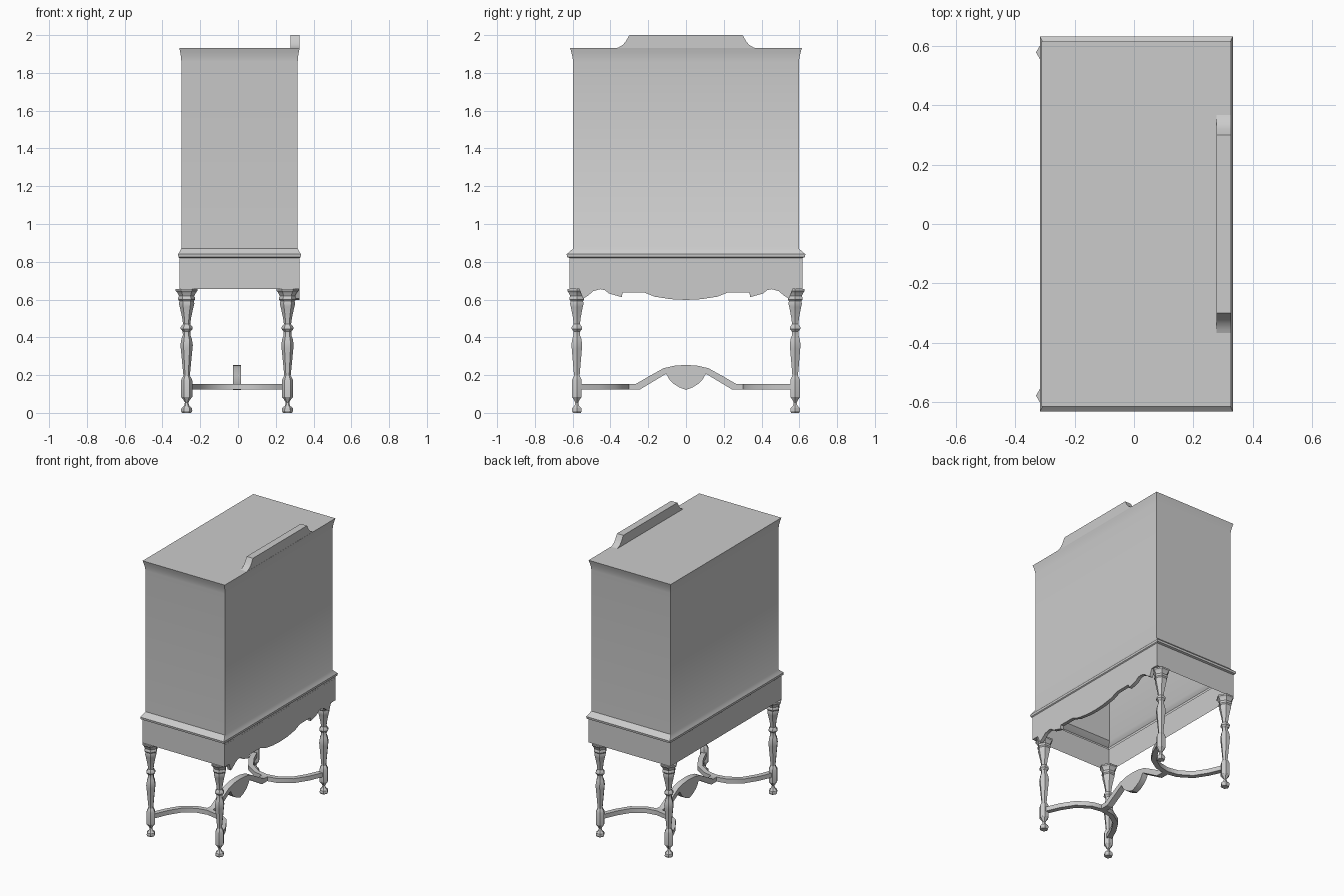
import bpy, bmesh, math
from mathutils import Vector

cube = bpy.data.objects.get("Cube")
if cube:
    bpy.data.objects.remove(cube, do_unlink=True)

grey = bpy.data.materials.new("plain_grey")
grey.use_nodes = True
COLOUR = (0.6, 0.6, 0.6, 1)
grey.diffuse_color = COLOUR
grey.node_tree.nodes["Principled BSDF"].inputs["Base Color"].default_value = COLOUR


def finish(bm, name):
    mesh = bpy.data.meshes.new(name)
    bm.to_mesh(mesh)
    bm.free()
    obj = bpy.data.objects.new(name, mesh)
    bpy.context.collection.objects.link(obj)
    mesh.materials.append(grey)
    bpy.ops.object.select_all(action="DESELECT")
    obj.select_set(True)
    bpy.context.view_layer.objects.active = obj
    bpy.ops.object.shade_smooth_by_angle(angle=math.radians(30))
    return obj


def loft(name, rings, close_bottom=True):
    """Skin counter-clockwise rings from bottom to top."""
    bm = bmesh.new()
    loops = [[bm.verts.new(p) for p in ring] for ring in rings]
    for low, high in zip(loops, loops[1:]):
        n = len(low)
        for i in range(n):
            j = (i + 1) % n
            bm.faces.new((low[i], low[j], high[j], high[i]))
    bm.faces.new(loops[-1])
    if close_bottom:
        bm.faces.new(loops[0][::-1])
    return finish(bm, name)


def prism(name, outline, depth):
    """Extrude a flat outline along a vector."""
    bm = bmesh.new()
    face = bm.faces.new([bm.verts.new(p) for p in outline])
    out = bmesh.ops.extrude_face_region(bm, geom=[face], use_keep_orig=True)
    moved = [v for v in out["geom"] if isinstance(v, bmesh.types.BMVert)]
    bmesh.ops.translate(bm, verts=moved, vec=depth)
    bmesh.ops.recalc_face_normals(bm, faces=bm.faces)
    return finish(bm, name)


def mirrored(half):
    """Mirror a list of (offset, height) that ends on the centre line."""
    return half + [(-y, z) for y, z in reversed(half) if y]


# Case: hollow shell open below, as (half width, half depth, height)
CX = 0.008
case_profile = [
    (0.318, 0.617, 0.655), (0.318, 0.617, 0.82), (0.324, 0.630, 0.825),
    (0.325, 0.632, 0.84), (0.320, 0.622, 0.848), (0.316, 0.613, 0.856),
    (0.308, 0.598, 0.87), (0.308, 0.598, 1.86), (0.310, 0.601, 1.885),
    (0.314, 0.607, 1.91), (0.319, 0.614, 1.932),
]
corners = [(-1, -1), (1, -1), (1, 1), (-1, 1)]
loft("cabinet_case",
     [[(CX + sx * w, sy * d, z) for sx, sy in corners] for w, d, z in case_profile],
     close_bottom=False)

# Crest board along the top
crest = mirrored([(0.372, 1.93), (0.355, 1.936), (0.335, 1.948),
                  (0.32, 1.965), (0.30, 2.0)])
prism("crest_board", [(0.277, y, z) for y, z in crest], (0.049, 0, 0))

# Scalloped apron
apron = mirrored([(0.616, 0.81), (0.616, 0.655), (0.565, 0.655), (0.545, 0.605),
                  (0.52, 0.62), (0.49, 0.645), (0.455, 0.655), (0.43, 0.65),
                  (0.408, 0.632), (0.34, 0.613), (0.335, 0.638), (0.22, 0.637),
                  (0.165, 0.615), (0.08, 0.602), (0, 0.598)])
prism("scalloped_apron", [(0.302, y, z) for y, z in apron], (0.0247, 0, 0))

# Turned legs, as (radius, height)
leg_profile = [
    (0.024, 0), (0.030, 0.01), (0.028, 0.025), (0.014, 0.038), (0.009, 0.055),
    (0.018, 0.07), (0.030, 0.085), (0.030, 0.172), (0.024, 0.185),
    (0.017, 0.197), (0.031, 0.34), (0.033, 0.36), (0.027, 0.395),
    (0.020, 0.41), (0.021, 0.432), (0.032, 0.445), (0.031, 0.455),
    (0.019, 0.47), (0.024, 0.505), (0.036, 0.56), (0.041, 0.578),
    (0.038, 0.592), (0.045, 0.60), (0.045, 0.61), (0.040, 0.618),
    (0.047, 0.632), (0.052, 0.64), (0.058, 0.646), (0.058, 0.656),
]
SIDES = 6
LEG_X, LEG_Y, MID_X = 0.267, 0.578, -0.005
for side, sx in (("left", 1), ("right", -1)):
    for end, sy in (("front", -1), ("back", 1)):
        rings = []
        for r, z in leg_profile:
            rings.append([(MID_X + sx * LEG_X + r * math.cos(math.tau * i / SIDES),
                           sy * LEG_Y + r * math.sin(math.tau * i / SIDES), z)
                          for i in range(SIDES)])
        loft(f"{end}_{side}_leg", rings)

# Bowed end stretchers
bow_half = [(LEG_X, LEG_Y), (0.22, 0.47), (0.165, 0.385), (0.08, 0.33), (0, 0.315)]
bow = [Vector(p) for p in mirrored(bow_half)]
BAND = 0.017
for end, sy in (("front", -1), ("back", 1)):
    inner, outer = [], []
    for i, p in enumerate(bow):
        t = (bow[min(i + 1, len(bow) - 1)] - bow[max(i - 1, 0)]).normalized()
        n = Vector((-t.y, t.x)) * BAND
        inner.append(p + n)
        outer.append(p - n)
    prism(f"{end}_bowed_stretcher",
          [(MID_X + p.x, sy * p.y, 0.123) for p in inner + outer[::-1]],
          (0, 0, 0.031))

# Arched centre stretcher with a hanging drop
arch_top = mirrored([(0.31, 0.154), (0.265, 0.154), (0.19, 0.197), (0.12, 0.236),
                     (0.06, 0.25), (0, 0.254)])
arch_base = mirrored([(0.31, 0.123), (0.245, 0.123), (0.17, 0.168), (0.105, 0.207),
                      (0.09, 0.18), (0.07, 0.157), (0.035, 0.135), (0, 0.122)])
prism("arched_stretcher",
      [(MID_X - 0.021, y, z) for y, z in arch_top + arch_base[::-1]], (0.042, 0, 0))
